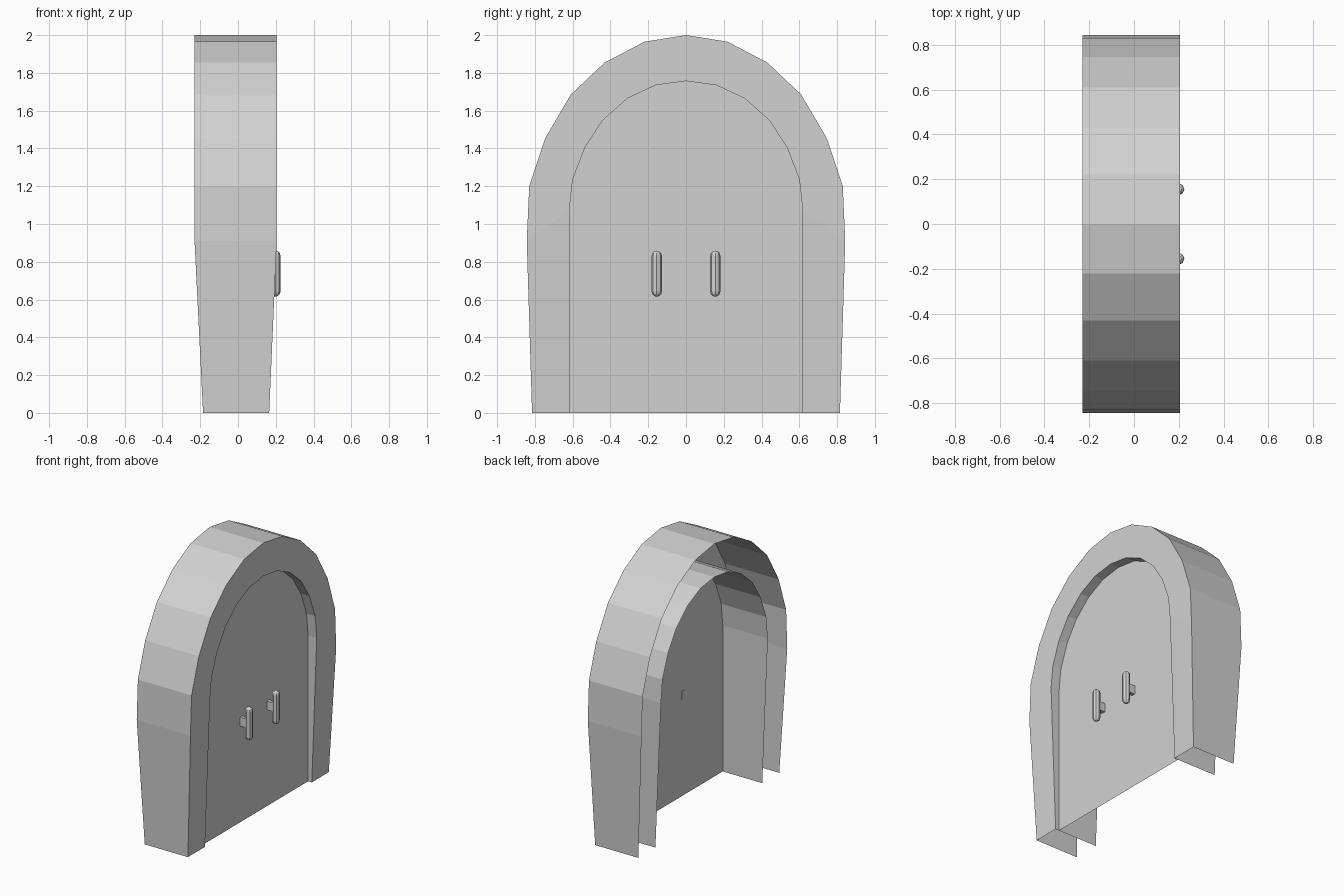
import bpy
import bmesh
from mathutils import Matrix

cube = bpy.data.objects.get("Cube")
if cube:
    bpy.data.objects.remove(cube, do_unlink=True)

grey = bpy.data.materials.new("plain_grey")
grey.use_nodes = True
grey.diffuse_color = (0.64, 0.64, 0.64, 1)
grey.node_tree.nodes["Principled BSDF"].inputs["Base Color"].default_value = (0.64, 0.64, 0.64, 1)


def add_object(name, bm):
    mesh = bpy.data.meshes.new(name)
    bm.to_mesh(mesh)
    bm.free()
    mesh.materials.append(grey)
    obj = bpy.data.objects.new(name, mesh)
    bpy.context.collection.objects.link(obj)
    return obj


def arch(half):
    """Mirror a half outline (y, z), running from the foot to the apex."""
    return half + [(-y, z) for y, z in reversed(half[:-1])]


outer = arch([(0.815, 0), (0.843, 0.91), (0.83, 1.2), (0.745, 1.455),
              (0.61, 1.685), (0.43, 1.855), (0.22, 1.965), (0, 2)])
inner = arch([(0.618, 0), (0.618, 1.07), (0.6, 1.235), (0.535, 1.405),
              (0.44, 1.55), (0.31, 1.665), (0.16, 1.735), (0, 1.757)])


def front_x(z):
    return 0.205 if z > 0 else 0.165


def back_x(z):
    return -0.23 if z > 0 else -0.185


# Arched frame: outer wall, front rim and inner wall, open behind and below
bm = bmesh.new()
rows = [[bm.verts.new((depth(z), y, z)) for y, z in outline]
        for outline, depth in ((outer, back_x), (outer, front_x),
                               (inner, front_x), (inner, back_x))]
for a, b in zip(rows, rows[1:]):
    for i in range(len(a) - 1):
        bm.faces.new((a[i], a[i + 1], b[i + 1], b[i]))
add_object("arched_frame", bm)

# Recessed door panel
bm = bmesh.new()
bm.faces.new([bm.verts.new((0.135, y, z)) for y, z in inner])
add_object("door_panel", bm)

# Pair of upright handles, each on a small bracket
for side, y in (("left", 0.155), ("right", -0.155)):
    bm = bmesh.new()
    bmesh.ops.create_uvsphere(bm, u_segments=8, v_segments=6, radius=0.027)
    middle = [e for e in bm.edges if all(abs(v.co.z) < 0.001 for v in e.verts)]
    bmesh.ops.split_edges(bm, edges=middle)
    for f in bm.faces:
        f.tag = f.calc_center_median().z > 0
    for v in bm.verts:
        v.co.z += 0.095 if v.link_faces[0].tag else -0.095
    rims = [e for e in bm.edges if e.is_boundary]
    bmesh.ops.bridge_loops(bm, edges=rims)
    bmesh.ops.recalc_face_normals(bm, faces=bm.faces)
    handle = add_object(side + "_handle", bm)
    handle.location = (0.198, y, 0.737)

    bm = bmesh.new()
    bmesh.ops.create_cube(bm, size=1, matrix=Matrix.Diagonal((0.07, 0.028, 0.065, 1)))
    bracket = add_object(side + "_handle_bracket", bm)
    bracket.location = (0.165, y, 0.737)
